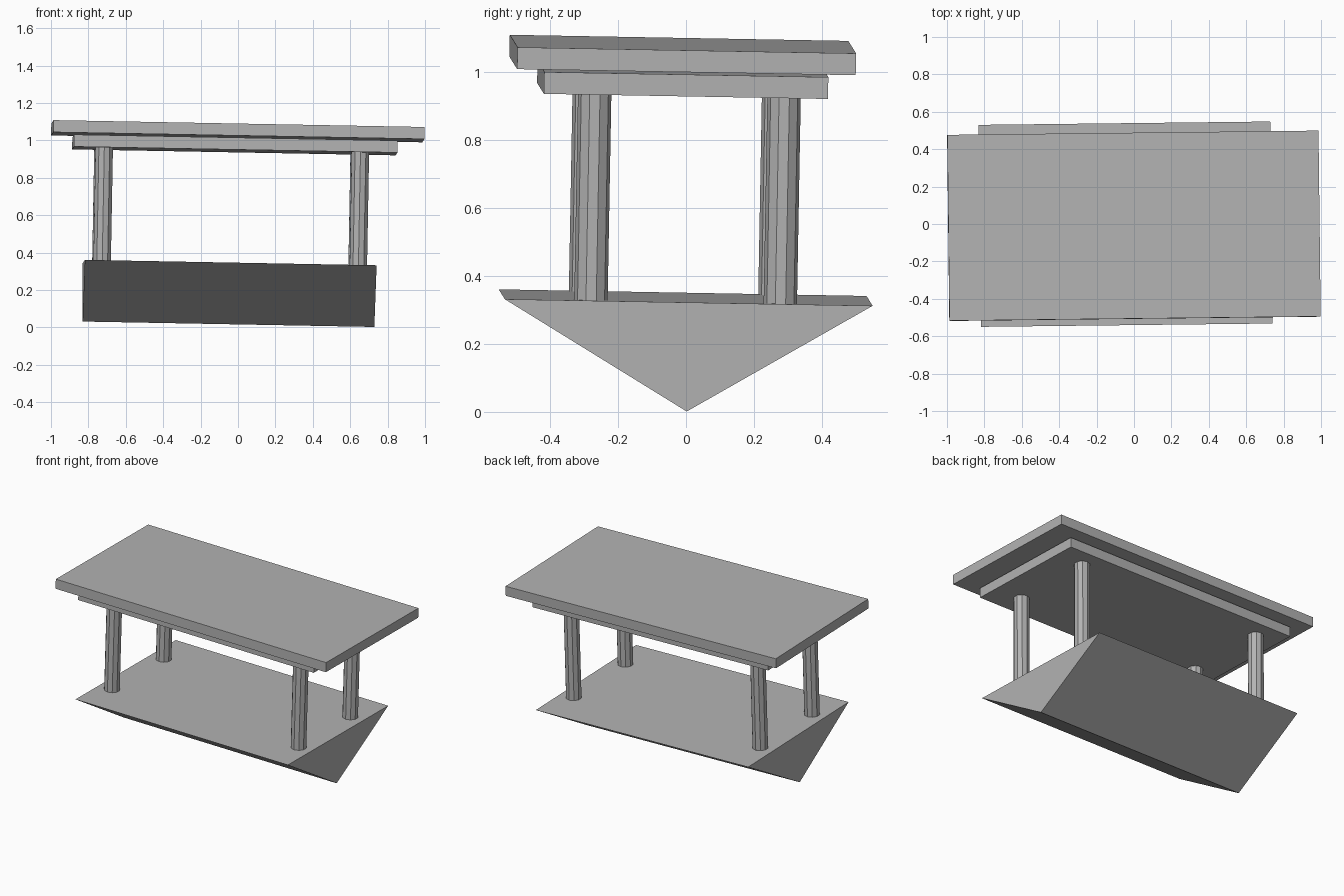
import bpy, bmesh, math
from mathutils import Matrix, Vector, Euler

if "Cube" in bpy.data.objects:
    bpy.data.objects.remove(bpy.data.objects["Cube"], do_unlink=True)

grey = bpy.data.materials.new("plain grey")
grey.use_nodes = True
COLOUR = (0.45, 0.45, 0.45, 1)
grey.diffuse_color = COLOUR
grey.node_tree.nodes["Principled BSDF"].inputs["Base Color"].default_value = COLOUR

# The whole shelter leans very slightly
TILT = Euler((-0.018, 0.0185, 0.0115)).to_matrix().to_4x4()


def add_part(name, bm, centre):
    """Place a part's bmesh at a point, in the shared tilt."""
    bmesh.ops.recalc_face_normals(bm, faces=bm.faces)
    mesh = bpy.data.meshes.new(name)
    bm.to_mesh(mesh)
    bm.free()
    mesh.materials.append(grey)
    obj = bpy.data.objects.new(name, mesh)
    obj.matrix_world = Matrix.Translation(centre) @ TILT
    bpy.context.collection.objects.link(obj)
    return obj


def slab(name, size, top_centre):
    """Flat box hanging down from its top centre."""
    bm = bmesh.new()
    bmesh.ops.create_cube(bm, size=1)
    bmesh.ops.translate(bm, verts=bm.verts, vec=(0, 0, -0.5))
    bmesh.ops.scale(bm, verts=bm.verts, vec=size)
    add_part(name, bm, top_centre)


# Roof: wide slab over a smaller one
slab("roof_slab", (1.985, 0.994, 0.064), (0, -0.009, 1.081))
slab("ceiling_slab", (1.73, 0.834, 0.064), (-0.016, -0.009, 1.0075))

# Wedge base: triangular prism, ridge pointing down
bm = bmesh.new()
profile = [(-0.54, 0), (0.54, 0), (0, -0.32)]
end = bm.faces.new([bm.verts.new((-0.78, y, z)) for y, z in profile])
ext = bmesh.ops.extrude_face_region(bm, geom=[end])
bmesh.ops.translate(bm, vec=(1.56, 0, 0),
                    verts=[v for v in ext["geom"] if isinstance(v, bmesh.types.BMVert)])
base_centre = Vector((-0.045, -0.001, 0.337))
add_part("wedge_base", bm, base_centre)

# Four ten-sided posts between base and ceiling
HEIGHT = 0.609
for sx, side in ((-1, "right"), (1, "left")):
    for sy, end_name in ((-1, "front"), (1, "back")):
        bm = bmesh.new()
        bmesh.ops.create_cone(bm, cap_ends=True, segments=10, radius1=0.049,
                              radius2=0.049, depth=HEIGHT,
                              matrix=Matrix.Translation((0, 0, HEIGHT / 2)))
        foot = base_centre + TILT @ Vector((sx * 0.685, sy * 0.278 - 0.008, 0))
        add_part(f"{end_name}_{side}_post", bm, foot)
